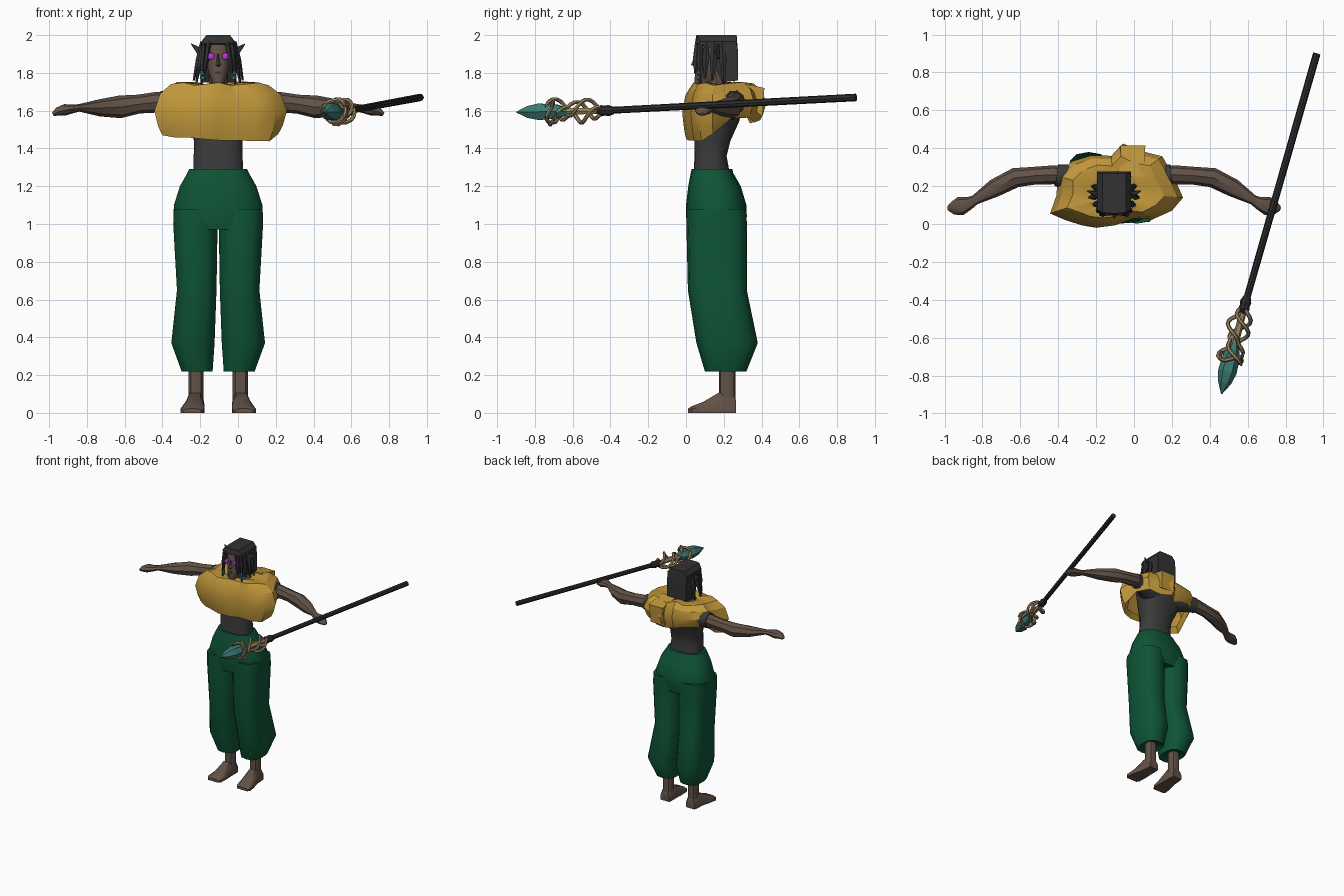
import bpy, bmesh, math
from mathutils import Vector

if "Cube" in bpy.data.objects:
    bpy.data.objects.remove(bpy.data.objects["Cube"])

CX = -0.105  # body centre line


def material(name, r, g, b):
    m = bpy.data.materials.new(name)
    lin = [((c / 255 + 0.055) / 1.055) ** 2.4 if c > 10 else c / 255 / 12.92 for c in (r, g, b)]
    m.diffuse_color = (*lin, 1)
    m.use_nodes = True
    m.node_tree.nodes["Principled BSDF"].inputs["Base Color"].default_value = m.diffuse_color
    return m


SKIN = material("brown skin", 98, 82, 71)
SHIRT = material("charcoal cloth", 60, 60, 60)
HAIR = material("black hair", 50, 50, 52)
GREEN = material("green cloth", 14, 84, 54)
YELLOW = material("mustard cloth", 192, 150, 58)
SHAFT = material("dark shaft", 44, 44, 46)
WOOD = material("pale wood", 158, 136, 100)
TEAL = material("teal crystal", 58, 122, 116)
EYE = material("magenta glow", 190, 50, 215)


def loft(name, rings, mat, caps=True, smooth=40):
    """Skin a list of equal-length point rings."""
    bm = bmesh.new()
    vs = [[bm.verts.new(p) for p in ring] for ring in rings]
    n = len(vs[0])
    for a, b in zip(vs, vs[1:]):
        for i in range(n):
            j = (i + 1) % n
            bm.faces.new((a[i], a[j], b[j], b[i]))
    if caps:
        bm.faces.new(vs[0])
        bm.faces.new(vs[-1])
    bmesh.ops.recalc_face_normals(bm, faces=bm.faces)
    me = bpy.data.meshes.new(name)
    bm.to_mesh(me)
    bm.free()
    me.materials.append(mat)
    ob = bpy.data.objects.new(name, me)
    bpy.context.collection.objects.link(ob)
    if smooth:
        bpy.ops.object.select_all(action='DESELECT')
        ob.select_set(True)
        bpy.context.view_layer.objects.active = ob
        bpy.ops.object.shade_smooth_by_angle(angle=math.radians(smooth))
    return ob


def oval(x0, x1, y0, y1, z, n=14, power=0.75):
    """Horizontal rounded ring filling the given box."""
    ring = []
    for i in range(n):
        t = 2 * math.pi * (i + 0.5) / n
        c, s = math.cos(t), math.sin(t)
        c = math.copysign(abs(c) ** power, c)
        s = math.copysign(abs(s) ** power, s)
        ring.append(((x0 + x1) / 2 + c * (x1 - x0) / 2, (y0 + y1) / 2 + s * (y1 - y0) / 2, z))
    return ring


def tube(name, pts, radii, mat, n=8, smooth=40):
    """Sweep an oval along a path; radii are (sideways, upward) pairs or numbers."""
    pts = [Vector(p) for p in pts]
    rings = []
    for i, p in enumerate(pts):
        d = (pts[min(i + 1, len(pts) - 1)] - pts[max(i - 1, 0)]).normalized()
        ref = Vector((0, 1, 0)) if abs(d.z) > 0.8 else Vector((0, 0, 1))
        side = d.cross(ref).normalized()
        up = side.cross(d)
        a, b = radii[i] if isinstance(radii[i], tuple) else (radii[i], radii[i])
        rings.append([p + side * a * math.cos(2 * math.pi * k / n) + up * b * math.sin(2 * math.pi * k / n)
                      for k in range(n)])
    return loft(name, rings, mat, smooth=smooth)


# Trousers: hips and two baggy legs
loft("trouser_hips", [oval(CX - w, CX + w, y0, y1, z, 18, 0.8) for w, y0, y1, z in (
    (.155, .03, .245, 1.29), (.165, .025, .25, 1.27), (.205, .012, .29, 1.2),
    (.237, 0, .32, 1.1), (.24, 0, .322, 1.04), (.23, .01, .31, .97))], GREEN)
for s, tag in ((-1, "left"), (1, "right")):
    rings = [oval(CX + s * a, CX + s * b, y0, y1, z, 14, 0.7) for a, b, y0, y1, z in (
        (0, .237, .002, .32, 1.08), (.001, .24, .002, .322, 1.0), (.007, .22, .01, .322, .65),
        (.017, .25, .055, .38, .37), (.028, .195, .10, .32, .22), (.05, .16, .15, .28, .24))]
    loft("trouser_leg_" + tag, rings, GREEN)
    # Bare shin and foot
    loft("shin_" + tag, [oval(CX + s * .075, CX + s * .16, .175, .262, z, 10, 0.85) for z in (.3, .08, .02)], SKIN)
    foot = []
    for y, w0, w1, h in ((.265, .08, .16, .07), (.24, .075, .165, .1), (.17, .075, .17, .105),
                         (.09, .072, .19, .058), (.03, .075, .2, .035), (.01, .09, .185, .022)):
        foot.append([(CX + s * x, y, z) for x, z in ((w0, 0), (w1, 0), (w1, h * .6), (w1 * .8 + w0 * .2, h),
                                                     (w0 * .8 + w1 * .2, h), (w0, h * .6))])
    loft("foot_" + tag, foot, SKIN)
    # Arm with flat hand, and short sleeve
    arm = ((.2, .25, 1.645), (.32, .26, 1.645), (.42, .255, 1.635), (.52, .245, 1.62), (.63, .19, 1.615),
           (.735, .127, 1.615), (.765, .11, 1.61), (.81, .095, 1.605), (.85, .085, 1.595), (.875, .085, 1.58))
    tube("arm_" + tag, [(CX + s * x, y, z) for x, y, z in arm],
         [(.05, .05), (.05, .055), (.047, .05), (.052, .06), (.048, .045), (.026, .02),
          (.034, .022), (.05, .03), (.036, .022), (.015, .01)], SKIN, 8)
    tube("sleeve_" + tag, [(CX + s * x, y, z) for x, y, z in ((.08, .2, 1.62), (.2, .24, 1.64), (.305, .258, 1.645))],
         [(.1, .09), (.075, .075), (.058, .062)], SHIRT, 10)

# Shirt body and neck
loft("shirt", [oval(CX - w, CX + w, y0, y1, z) for w, y0, y1, z in (
    (.135, .04, .235, 1.25), (.132, .045, .215, 1.36), (.13, .045, .235, 1.44), (.165, .05, .28, 1.54),
    (.2, .06, .31, 1.64), (.16, .08, .3, 1.71), (.06, .1, .23, 1.74))], SHIRT)
tube("neck", [(CX, .17, 1.66), (CX, .155, 1.82)], [.05, .048], SKIN)

# Draped shoulder wrap: outline (x, y, hem height)
outline = ((-.41, .15, 1.50), (-.43, .06, 1.47), (-.36, .02, 1.455), (-.27, .0, 1.46), (-.2, -.02, 1.45),
           (-.1, .0, 1.44), (0, .03, 1.445), (.09, .03, 1.44), (.2, .07, 1.435), (.245, .14, 1.48),
           (.21, .25, 1.56), (.14, .35, 1.56), (.04, .385, 1.54), (-.06, .415, 1.55), (-.12, .36, 1.53),
           (-.22, .355, 1.57), (-.33, .33, 1.58), (-.39, .25, 1.57))


def wrap_ring(scale, drop, level, ripple):
    ring = []
    for i, (x, y, h) in enumerate(outline):
        k = scale + ripple * (1 if i % 2 else -1)
        ring.append((CX + (x - CX) * k, .17 + (y - .17) * k, h + (level - h) * drop + ripple * .3 * (i % 3 - 1)))
    return ring


loft("shoulder_wrap", [wrap_ring(*r) for r in (
    (.80, .16, 1.75, .0), (.90, .0, 1.75, .01), (.96, .16, 1.75, .015), (1.02, .46, 1.75, .02),
    (.93, .78, 1.75, .02), (.74, .97, 1.75, .025), (.44, 1, 1.745, .02), (.30, 1, 1.73, 0))],
     YELLOW, caps=False, smooth=28)
# Folded flap at the upper back
loft("back_flap", [[(x, .36, 1.60), (x, .405, 1.57), (x + .01, .415, 1.72), (x, .25, 1.755), (x, .25, 1.70)]
                   for x in (-.08, -.02, .05)], YELLOW, smooth=0)

# Head and nose
loft("face", [oval(CX - w, CX + w, y0, y1, z, 12, 0.8) for w, y0, y1, z in (
    (.02, .05, .12, 1.73), (.036, .042, .16, 1.755), (.055, .048, .2, 1.81), (.064, .052, .23, 1.87),
    (.066, .055, .24, 1.93), (.05, .065, .22, 1.975))], SKIN)
loft("nose", [[(CX - w, .06, z), (CX, y, z), (CX + w, .06, z)] for w, y, z in (
    (.008, .05, 1.90), (.012, .032, 1.855), (.018, .026, 1.842), (.01, .05, 1.832))], SKIN, smooth=0)
loft("mouth", [[(CX - w, .046, z), (CX + w, .046, z), (CX + w, .06, z), (CX - w, .06, z)]
               for w, z in ((.012, 1.797), (.018, 1.802), (.012, 1.808))], HAIR, smooth=0)

# Hair: blocky cap falling down the back
loft("hair_cap", [[(CX + x, y, min(z, top)) for y, z in (
    (.052 + in_y, 1.955), (.06 + in_y, 2.0), (.268, 2.0), (.276, 1.9), (.276, 1.76), (.19, 1.75),
    (.15, 1.85), (.13, 1.93))] for x, top, in_y in (
    (-.09, 1.965, .015), (-.062, 2.0, 0), (0, 2.0, -.005), (.062, 2.0, 0), (.09, 1.965, .015))], HAIR, smooth=0)
for s, tag in ((-1, "left"), (1, "right")):
    # Hanging locks, (top x, bottom x, top y, bottom y, bottom z)
    for i, (x0, x1, y0, y1, z1) in enumerate(((.05, .075, .06, .05, 1.80), (.074, .09, .075, .075, 1.74),
                                              (.08, .11, .11, .1, 1.77), (.085, .13, .15, .14, 1.76),
                                              (.085, .115, .19, .2, 1.75))):
        tube(f"hair_lock_{tag}_{i}", [(CX + s * x0, y0, 1.965),
                                      (CX + s * (x0 + x1) / 2, (y0 + y1) / 2, 1.87), (CX + s * x1, y1, z1)],
             [(.012, .012), (.014, .02), (.006, .007)], HAIR, 5, 0)
    # Pointed ear
    loft("ear_" + tag, [[(CX + s * x, y - w, z - h), (CX + s * x, y + w, z - h), (CX + s * x, y + w * .6, z + h),
                         (CX + s * x, y - w * .6, z + h)] for x, y, z, w, h in (
        (.06, .15, 1.89, .02, .04), (.10, .16, 1.91, .018, .027), (.143, .175, 1.953, .002, .003))], HAIR, smooth=0)
    # Glowing eye and lock beads
    tube("eye_" + tag, [(CX + s * .037, .07, 1.888), (CX + s * .038, .046, 1.888), (CX + s * .038, .042, 1.888)],
         [.019, .019, .011], EYE, 8)
    for i, z in enumerate((1.775, 1.80)):
        tube(f"bead_{tag}_{i}", [(CX + s * .083, .07, z - .009), (CX + s * .08, .07, z + .009)],
             [.015, .015], TEAL, 6, 0)

# Staff: shaft and collar
END, NECK, TIP = Vector((.965, .90, 1.67)), Vector((.585, -.43, 1.60)), Vector((.462, -.897, 1.592))
tube("staff_shaft", [END, NECK], [.02, .018], SHAFT, 8)
axis = (TIP - NECK).normalized()
tube("staff_collar", [NECK - axis * d for d in (.05, .02, 0, -.02, -.045)], [.019, .03, .026, .03, .016], SHAFT, 8, 0)

# Staff head: twisting branches, a binding ring and the crystal
side = axis.cross(Vector((0, 0, 1))).normalized()
up = side.cross(axis)
for b in range(3):
    path = []
    for k in range(19):
        t = k / 18
        a = b * 2 * math.pi / 3 + t * 2.2 * math.pi
        r = .018 + .042 * abs(math.sin(t * math.pi * 1.6)) + .012 * t
        path.append(NECK + axis * (.02 + .29 * t) + (side * math.cos(a) + up * math.sin(a)) * r)
    tube(f"staff_branch_{b}", path, [.011] * 18 + [.005], WOOD, 6)
tube("staff_core", [NECK + axis * .02, NECK + axis * .26], [.018, .022], WOOD, 6)
loop = []
for k in range(17):
    a = 2 * math.pi * k / 16
    loop.append(NECK + axis * (.29 + .018 * math.sin(2 * a)) + (side * math.cos(a) + up * math.sin(a)) * .06)
tube("staff_binding", loop, [.011] * 17, WOOD, 6)
tube("crystal", [NECK + axis * d for d in (.2, .27, .36, .42, .483)], [.02, .044, .05, .036, .003], TEAL, 6, 0)
